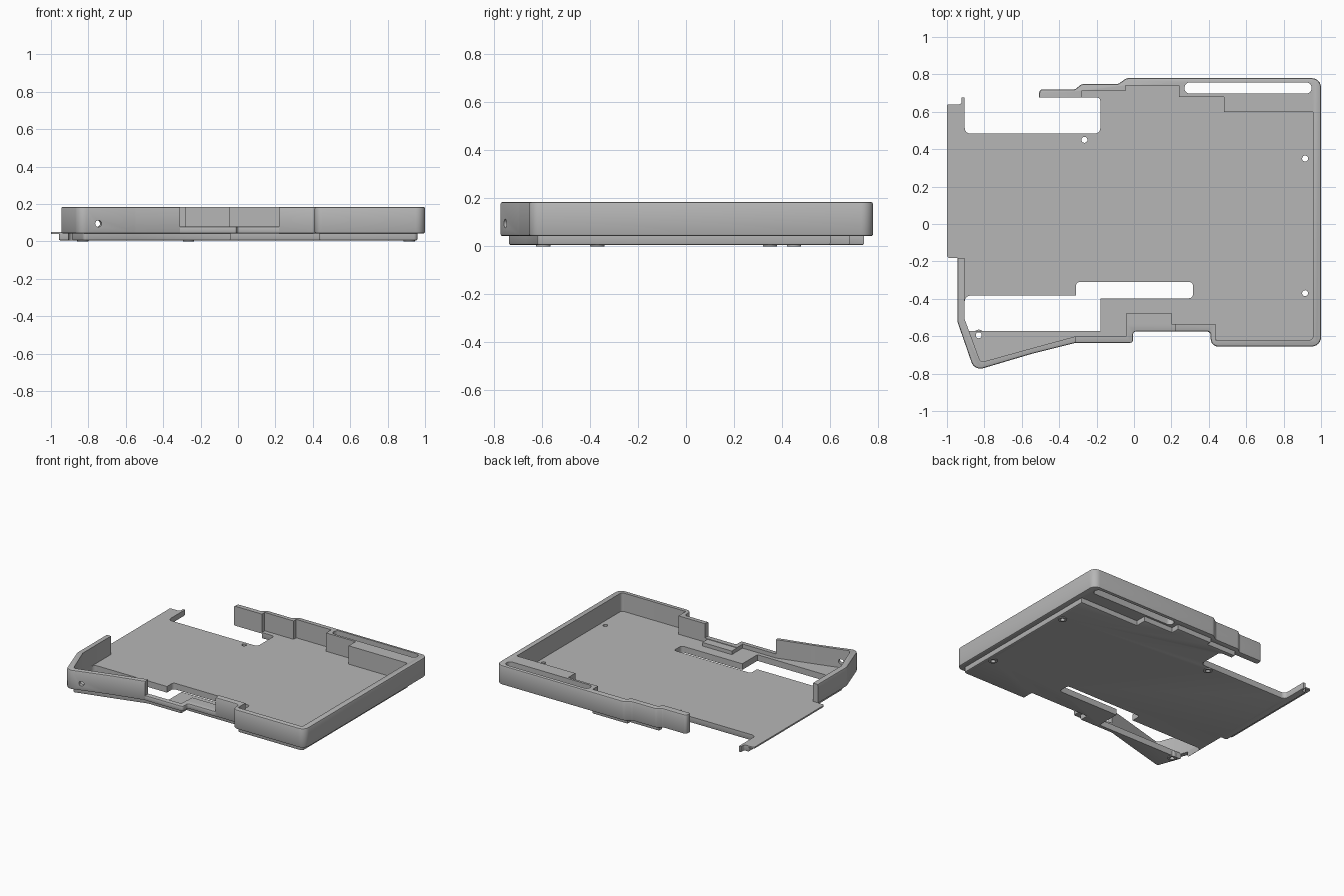
import bpy, bmesh, math
from mathutils import Vector

cube = bpy.data.objects.get("Cube")
if cube:
    bpy.data.objects.remove(cube, do_unlink=True)

grey = bpy.data.materials.new("plain grey")
grey.use_nodes = True
grey.diffuse_color = (0.47, 0.47, 0.47, 1)
grey.node_tree.nodes["Principled BSDF"].inputs["Base Color"].default_value = (0.47, 0.47, 0.47, 1)


def rounded(points, closed=True, steps=6):
    """Replace every point that has a third value (a radius) by an arc."""
    out, n = [], len(points)
    for i, p in enumerate(points):
        here = Vector(p[:2])
        if len(p) < 3 or (not closed and i in (0, n - 1)):
            out.append(here)
            continue
        a = (Vector(points[i - 1][:2]) - here).normalized()
        b = (Vector(points[(i + 1) % n][:2]) - here).normalized()
        half = a.angle(b) / 2
        centre = here + (a + b).normalized() * p[2] / math.sin(half)
        reach = p[2] / math.tan(half)
        start, end = here + a * reach - centre, here + b * reach - centre
        turn = start.angle_signed(end)
        for k in range(steps + 1):
            t = -turn * k / steps
            c, s = math.cos(t), math.sin(t)
            out.append(centre + Vector((start.x * c - start.y * s, start.x * s + start.y * c)))
    return out


def prism(name, outline, z0, z1, bevel=0, rim=None, levels=("low", "high")):
    """Extrude an outline; bevel the first `rim` edges at the chosen levels."""
    bm = bmesh.new()
    n = len(outline)
    low = [bm.verts.new((p.x, p.y, z0)) for p in outline]
    high = [bm.verts.new((p.x, p.y, z1)) for p in outline]
    bm.faces.new(low[::-1])
    bm.faces.new(high)
    for i in range(n):
        j = (i + 1) % n
        bm.faces.new((low[i], low[j], high[j], high[i]))
    bmesh.ops.recalc_face_normals(bm, faces=bm.faces)
    if bevel:
        loops = [{"low": low, "high": high}[k] for k in levels]
        edges = [bm.edges.get((v[i], v[(i + 1) % n])) for v in loops
                 for i in range(n if rim is None else rim)]
        bmesh.ops.bevel(bm, geom=edges, offset=bevel, segments=2, profile=0.5,
                        affect='EDGES', clamp_overlap=True)
    mesh = bpy.data.meshes.new(name)
    bm.to_mesh(mesh)
    bm.free()
    mesh.materials.append(grey)
    obj = bpy.data.objects.new(name, mesh)
    bpy.context.collection.objects.link(obj)
    return obj


def wall(name, outer, inner, z1, bevel=0.01):
    out = rounded(outer, closed=False)
    return prism(name, out + rounded(inner, closed=False), 0.042, z1, bevel, len(out) - 1)


def disc(name, x, y, r, z0, z1):
    ring = [Vector((x + r * math.cos(k * math.tau / 24), y + r * math.sin(k * math.tau / 24)))
            for k in range(24)]
    return prism(name, ring, z0, z1)


def cut(obj, cutters):
    for c in cutters:
        m = obj.modifiers.new("cut", 'BOOLEAN')
        m.operation, m.solver, m.object = 'DIFFERENCE', 'EXACT', c
    bpy.context.view_layer.update()
    graph = bpy.context.evaluated_depsgraph_get()
    mesh = bpy.data.meshes.new_from_object(obj.evaluated_get(graph))
    obj.modifiers.clear()
    obj.data = mesh


def floor_outline(left):
    return rounded([
        (left, -0.182, 0.015), (-0.91, -0.182), (-0.91, -0.51), (-0.825, -0.742, 0.02),
        (-0.55, -0.668), (-0.31, -0.602), (-0.04, -0.602), (-0.04, -0.54), (0.435, -0.54),
        (0.435, -0.622, 0.01), (0.96, -0.622, 0.02), (0.96, 0.602), (0.48, 0.602),
        (0.48, 0.682), (0.24, 0.682), (0.24, 0.742), (-0.045, 0.742), (-0.045, 0.712),
        (-0.28, 0.712), (-0.28, 0.677), (-0.18, 0.677, 0.02), (-0.18, 0.483, 0.03),
        (-0.905, 0.483, 0.03), (-0.905, 0.677), (-0.922, 0.677), (-0.922, 0.64, 0.012),
        (left, 0.64, 0.01)])


# Floor: thin sheet over an inset base slab
base = prism("base_slab", floor_outline(-0.958), 0.005, 0.04, 0.01, levels=("low",))
sheet = prism("floor_sheet", floor_outline(-1.0), 0.039, 0.05)

# Full-height walls
main_wall = wall("main_wall", [
    (0.22, -0.575), (0.41, -0.575, 0.02), (0.41, -0.655, 0.04), (1, -0.655, 0.05),
    (1, 0.78, 0.05), (-0.04, 0.78, 0.04), (-0.085, 0.748, 0.03), (-0.28, 0.748, 0.03),
    (-0.315, 0.72, 0.02), (-0.507, 0.72, 0.02), (-0.507, 0.677)], [
    (-0.507, 0.677), (-0.28, 0.677), (-0.28, 0.71), (-0.045, 0.71), (-0.045, 0.74),
    (0.24, 0.74), (0.24, 0.68), (0.48, 0.68), (0.48, 0.6), (0.957, 0.6),
    (0.957, -0.62, 0.02), (0.435, -0.62), (0.435, -0.535), (0.22, -0.535)][1:], 0.185)
corner_wall = wall("corner_wall", [
    (-0.945, -0.182), (-0.945, -0.52, 0.05), (-0.853, -0.785, 0.05),
    (-0.55, -0.695, 0.2), (-0.31, -0.635)], [
    (-0.31, -0.6), (-0.55, -0.665, 0.2), (-0.82, -0.74, 0.02), (-0.905, -0.51),
    (-0.905, -0.182)], 0.185)

# Low rail and ledge at the front opening
rail = wall("front_rail", [
    (-0.31, -0.635), (-0.005, -0.635, 0.015), (-0.005, -0.575, 0.015), (0.22, -0.575)], [
    (0.22, -0.535), (-0.04, -0.535), (-0.04, -0.6), (-0.31, -0.6)], 0.08, 0.006)
prism("front_ledge", rounded([(-0.04, -0.56), (0.2, -0.56), (0.2, -0.475), (-0.04, -0.475)]),
      0.045, 0.076)

# Screw bosses under the base
screws = [(0.915, 0.35), (0.915, -0.37), (-0.265, 0.45), (-0.83, -0.595)]
bosses = [disc("screw_boss", x, y, 0.03, 0, 0.04) for x, y in screws]

# Cutters: floor opening, narrow slot, screw holes, strap slot and side hole
opening = prism("opening_cutter", rounded([
    (-0.905, -0.572), (-0.18, -0.572), (-0.18, -0.397), (0.315, -0.397, 0.02),
    (0.315, -0.31, 0.02), (-0.31, -0.31, 0.02), (-0.31, -0.383), (-0.905, -0.383, 0.03)]), -0.1, 0.3)
holes = [disc("hole_cutter", x, y, 0.016, -0.1, 0.3) for x, y in screws]
strap = prism("strap_cutter", rounded([
    (0.27, 0.697, 0.029), (0.95, 0.697, 0.029), (0.95, 0.757, 0.029), (0.27, 0.757, 0.029)]), -0.1, 0.3)
side_hole = disc("side_hole_cutter", 0, 0, 0.018, -0.1, 0.1)
side_hole.rotation_euler = (math.pi / 2, 0, math.radians(16))
side_hole.location = (-0.75, -0.74, 0.095)

cut(base, [opening] + holes)
cut(sheet, [opening] + holes)
cut(main_wall, [strap])
cut(corner_wall, [side_hole])
for boss, hole in zip(bosses, holes):
    cut(boss, [hole])
for c in [opening, strap, side_hole] + holes:
    bpy.data.objects.remove(c, do_unlink=True)

# Smooth curves, sharp corners
bpy.ops.object.select_all(action='DESELECT')
for obj in bpy.context.collection.objects:
    if obj.type == 'MESH':
        obj.select_set(True)
        bpy.context.view_layer.objects.active = obj
bpy.ops.object.shade_smooth_by_angle(angle=math.radians(30))
